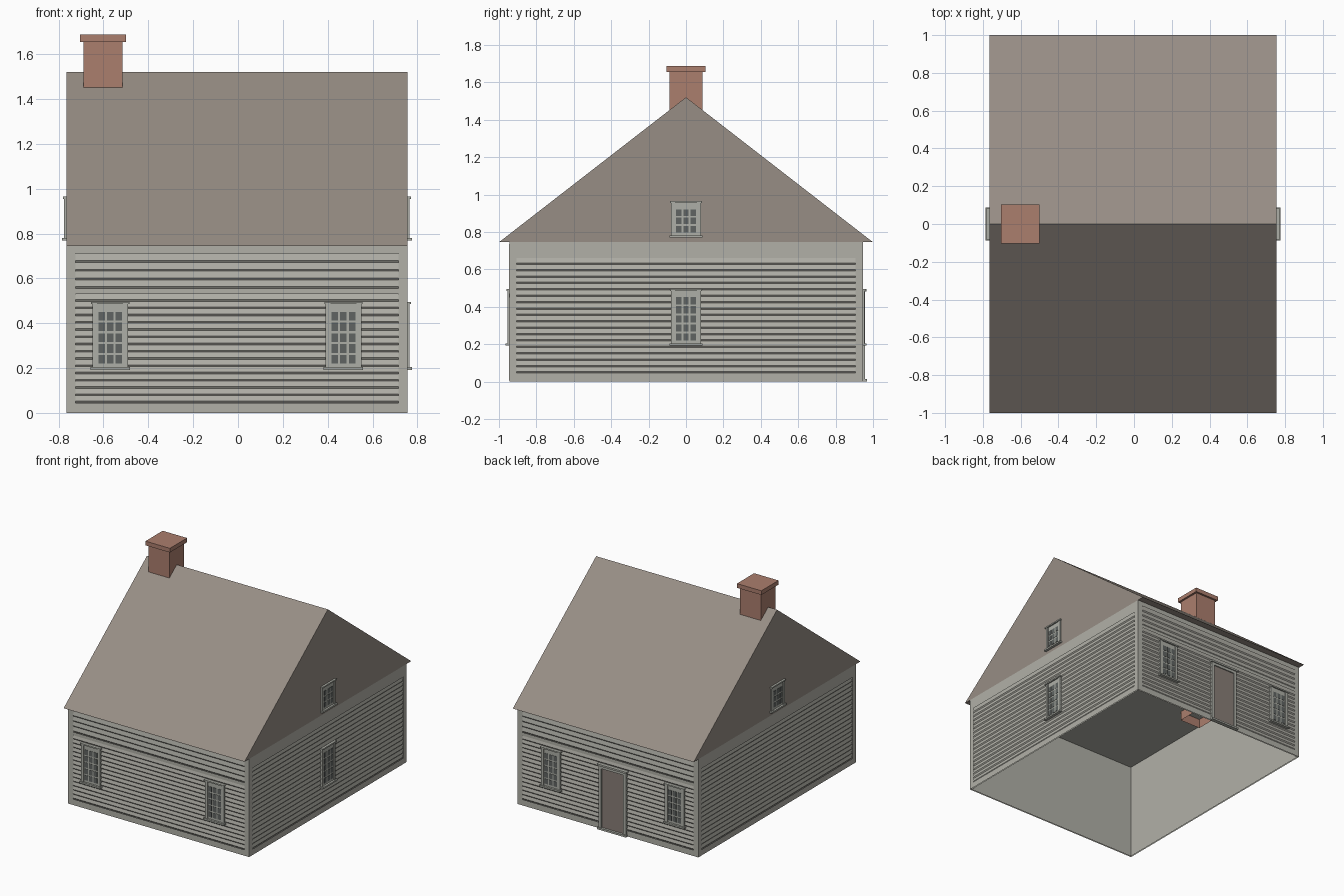
import bpy
import bmesh
from math import radians
from mathutils import Matrix, Vector

cube = bpy.data.objects.get("Cube")
if cube:
    bpy.data.objects.remove(cube, do_unlink=True)


def material(name, r, g, b):
    m = bpy.data.materials.new(name)
    m.use_nodes = True
    m.diffuse_color = (r, g, b, 1)
    m.node_tree.nodes["Principled BSDF"].inputs["Base Color"].default_value = (r, g, b, 1)
    return m


SIDING = material("grey siding", .44, .435, .39)
TRIM = material("trim grey", .42, .43, .385)
ROOF = material("brown shingle", .31, .27, .235)
BRICK = material("red brick", .41, .21, .155)
GLASS = material("dark glass", .115, .127, .122)
DOOR = material("door brown", .25, .21, .185)

# Overall house sizes
MID_X, HALF_X, HALF_Y = -.005, .76, .945
EAVE, RIDGE, EAVE_Y = .745, 1.52, 1.0


def finish(name, bm, mats):
    mesh = bpy.data.meshes.new(name)
    bm.to_mesh(mesh)
    bm.free()
    for m in mats:
        mesh.materials.append(m)
    obj = bpy.data.objects.new(name, mesh)
    bpy.context.collection.objects.link(obj)
    return obj


def box(bm, x, y, z, index=0, open_bottom=False):
    """Add a box from three (low, high) ranges."""
    size = Vector((x[1] - x[0], y[1] - y[0], z[1] - z[0]))
    centre = Vector((x[0] + x[1], y[0] + y[1], z[0] + z[1])) / 2
    place = Matrix.Translation(centre) @ Matrix.Diagonal(size).to_4x4()
    verts = bmesh.ops.create_cube(bm, size=1, matrix=place)["verts"]
    faces = {f for v in verts for f in v.link_faces}
    for f in faces:
        f.material_index = index
    if open_bottom:
        low = [f for f in faces if f.normal.z < -.9]
        bmesh.ops.delete(bm, geom=low, context='FACES_ONLY')


def quad(bm, points):
    bm.faces.new([bm.verts.new(p) for p in points])


def wall_frame(angle, half):
    """Local x runs along the wall, local -y points outward."""
    turn = Matrix.Rotation(radians(angle), 4, 'Z')
    return Matrix.Translation((MID_X, 0, 0)) @ turn @ Matrix.Translation((0, -half, 0))


FRONT = wall_frame(0, HALF_Y)
EAST = wall_frame(90, HALF_X)
BACK = wall_frame(180, HALF_Y)
WEST = wall_frame(270, HALF_X)


# Walls: flat border boards around recessed panels of clapboards
def wall(bm, frame, half, levels, boards):
    part = bmesh.new()
    us = [-half, .04 - half, half - .04, half]
    for j, (z0, z1) in enumerate(zip(levels, levels[1:])):
        for i, (u0, u1) in enumerate(zip(us, us[1:])):
            if i == 1 and j % 2 == 1:
                count = boards[j // 2]
                step = (z1 - z0) / count
                profile = []
                for k in range(count):
                    z = z0 + k * step
                    profile += [(.007, z), (.001, z + .008)]
                profile.append((.007, z1))
                for (d0, a), (d1, b) in zip(profile, profile[1:]):
                    quad(part, [(u0, d0, a), (u1, d0, a), (u1, d1, b), (u0, d1, b)])
            else:
                quad(part, [(u0, 0, z0), (u1, 0, z0), (u1, 0, z1), (u0, 0, z1)])
    part.transform(frame)
    temp = bpy.data.meshes.new("temp")
    part.to_mesh(temp)
    part.free()
    bm.from_mesh(temp)
    bpy.data.meshes.remove(temp)


walls = bmesh.new()
for frame in (FRONT, BACK):
    wall(walls, frame, HALF_X, [0, .045, .53, .555, .71, EAVE], [15, 4])
for frame in (EAST, WEST):
    wall(walls, frame, HALF_Y, [0, .045, .66, EAVE], [18])
bmesh.ops.remove_doubles(walls, verts=walls.verts, dist=.0001)
finish("clapboard_walls", walls, [SIDING])

# Plain inner walls and ceiling, open to the ground
inner = bmesh.new()
box(inner, (MID_X - HALF_X + .009, MID_X + HALF_X - .009),
    (.009 - HALF_Y, HALF_Y - .009), (0, EAVE - .004), open_bottom=True)
finish("inner_room", inner, [SIDING])

# Roof: gabled prism with eaves at front and back
roof = bmesh.new()
ends = []
for x in (MID_X - HALF_X, MID_X + HALF_X):
    ends.append([roof.verts.new((x, y, z))
                 for y, z in ((-EAVE_Y, EAVE), (EAVE_Y, EAVE), (0, RIDGE))])
for tri in ends:
    roof.faces.new(tri)
for i in range(3):
    j = (i + 1) % 3
    roof.faces.new([ends[0][i], ends[0][j], ends[1][j], ends[1][i]])
bmesh.ops.recalc_face_normals(roof, faces=roof.faces)
finish("gable_roof", roof, [ROOF])

# Chimney with hollow stack and wider cap
stack = bmesh.new()
box(stack, (-.69, -.515), (-.088, .088), (.67, 1.656), open_bottom=True)
finish("chimney_stack", stack, [BRICK])
cap = bmesh.new()
box(cap, (-.705, -.5), (-.103, .103), (1.655, 1.687))
finish("chimney_cap", cap, [BRICK])


# Windows: casing, header, sill and a grid of panes
def window(name, frame, u, z0, z1, rows, cols=3):
    bm = bmesh.new()
    box(bm, (u - .07, u + .07), (-.005, .008), (z0, z1))
    for s in (-1, 1):
        a, b = sorted((u + s * .058, u + s * .08))
        box(bm, (a, b), (-.01, .008), (z0, z1 - .008))
    box(bm, (u - .085, u + .085), (-.016, .008), (z1 - .01, z1))
    box(bm, (u - .088, u + .088), (-.02, .008), (z0 - .008, z0 + .004))
    low, high, gap = z0 + .02, z1 - .044, .01
    wide = (.106 - gap * (cols - 1)) / cols
    tall = (high - low - gap * (rows - 1)) / rows
    for c in range(cols):
        for r in range(rows):
            a, b = u - .053 + c * (wide + gap), low + r * (tall + gap)
            box(bm, (a, a + wide), (-.007, -.004), (b, b + tall), 1)
    bm.transform(frame)
    finish(name, bm, [TRIM, GLASS])


for name, frame, u in (("front_window_right", FRONT, -.565),
                       ("front_window_left", FRONT, .475),
                       ("back_window_right", BACK, .565),
                       ("back_window_left", BACK, -.475),
                       ("side_window", EAST, 0)):
    window(name, frame, u, .2, .495, 5)
window("left_gable_window", EAST, 0, .777, .965, 3)
window("right_gable_window", WEST, 0, .777, .965, 3)

# Back door with jambs, header and threshold
door = bmesh.new()
u = .045
box(door, (u - .1, u + .1), (-.004, .008), (.005, .48), 1)
for s in (-1, 1):
    a, b = sorted((u + s * .092, u + s * .116))
    box(door, (a, b), (-.012, .008), (0, .475))
box(door, (u - .116, u + .116), (-.012, .008), (.462, .485))
box(door, (u - .124, u + .124), (-.02, .008), (.482, .495))
box(door, (u - .122, u + .122), (-.022, .008), (0, .014))
door.transform(BACK)
finish("back_door", door, [TRIM, DOOR])
